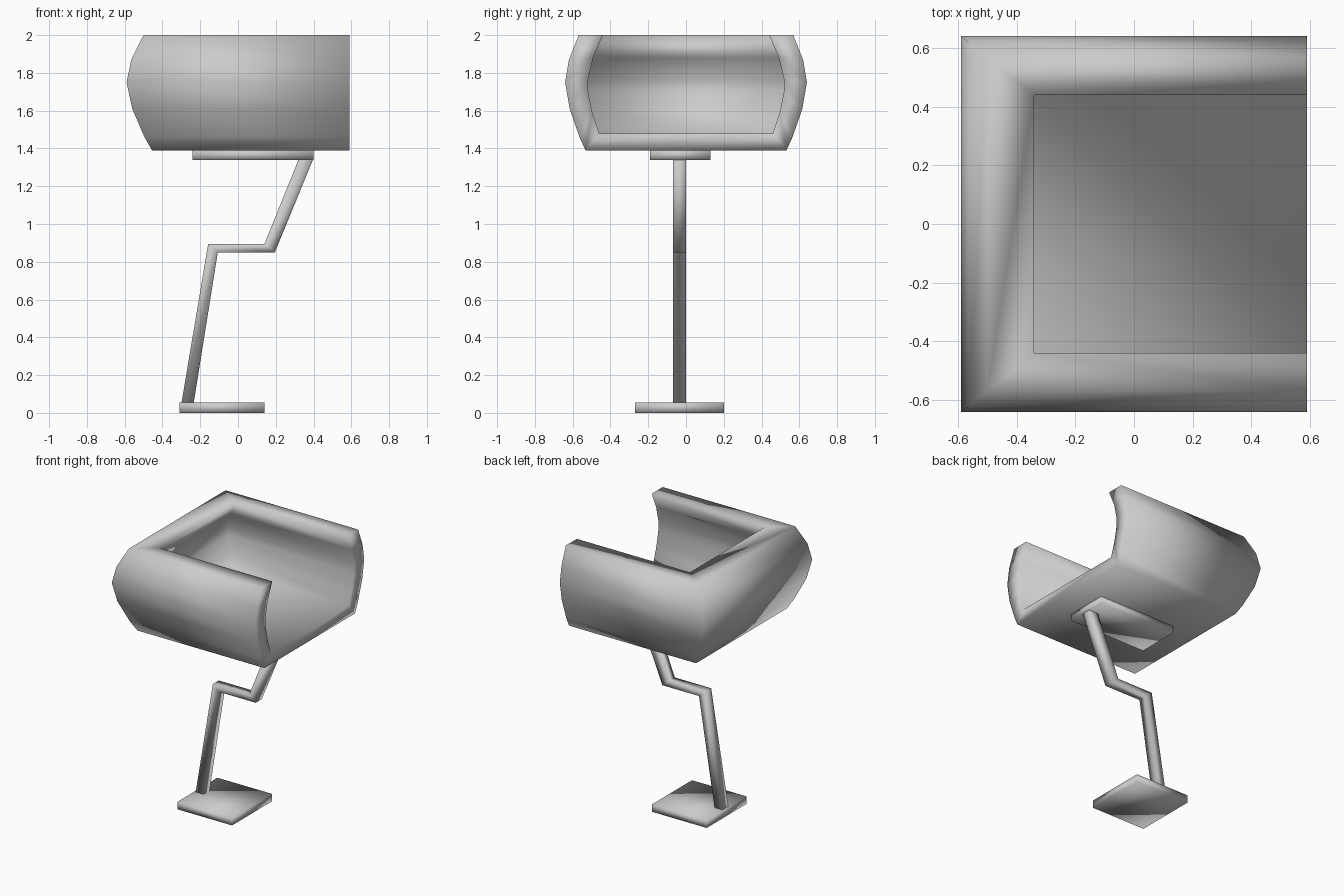
import bpy, bmesh

if "Cube" in bpy.data.objects:
    bpy.data.objects.remove(bpy.data.objects["Cube"])


def finish(name, bm):
    bmesh.ops.recalc_face_normals(bm, faces=bm.faces)
    for f in bm.faces:
        f.smooth = True
    me = bpy.data.meshes.new(name)
    bm.to_mesh(me)
    bm.free()
    ob = bpy.data.objects.new(name, me)
    bpy.context.collection.objects.link(ob)
    return ob


def plate(name, x0, x1, y0, y1, z0, z1):
    bm = bmesh.new()
    bmesh.ops.create_cube(bm, size=1)
    for v in bm.verts:
        v.co.x = x1 if v.co.x > 0 else x0
        v.co.y = y1 if v.co.y > 0 else y0
        v.co.z = z1 if v.co.z > 0 else z0
    return finish(name, bm)


# Seat shell: nested U-shaped rings (inset, height), up the outside and down the inside
wall = [(.135, 1.39), (.095, 1.46), (.03, 1.61), (0, 1.75), (.025, 1.87), (.09, 2.0),
        (.25, 2.0), (.185, 1.88), (.15, 1.76), (.152, 1.70), (.18, 1.59), (.225, 1.48)]
bm = bmesh.new()
rings = []
for d, z in wall:
    x, y = -.59 + d, .64 - .8 * d
    rings.append([bm.verts.new(p) for p in
                  ((.59, -y, z), (x, -y, z), (x, y, z), (.59, y, z))])
for a, b in zip(rings, rings[1:]):
    for i in range(3):
        bm.faces.new((a[i], a[i + 1], b[i + 1], b[i]))
# underside, seat floor and front edge of the floor
bm.faces.new(rings[0])
bm.faces.new(rings[-1])
bm.faces.new((rings[0][0], rings[0][3], rings[-1][3], rings[-1][0]))
# end caps of both arms
n = len(rings)
for i in range(n // 2 - 1):
    for k in (0, 3):
        bm.faces.new((rings[i][k], rings[i + 1][k], rings[n - 2 - i][k], rings[n - 1 - i][k]))
finish("seat_shell", bm)

# Mounting plate under the seat and foot plate on the ground
plate("seat_mount", -.24, .40, -.19, .13, 1.34, 1.392)
plate("foot_plate", -.31, .14, -.27, .20, 0, .055)

# Cranked leg: square bar following left and right outlines in the x-z plane
left = [(-.303, .03), (-.158, .895), (.14, .895), (.33, 1.365)]
right = [(-.238, .03), (-.107, .85), (.195, .85), (.405, 1.365)]
right[-1] = (.399, 1.345)
bm = bmesh.new()
sections = []
for (lx, lz), (rx, rz) in zip(left, right):
    sections.append([bm.verts.new(p) for p in
                     ((lx, -.07, lz), (rx, -.07, rz), (rx, 0, rz), (lx, 0, lz))])
for a, b in zip(sections, sections[1:]):
    for i in range(4):
        j = (i + 1) % 4
        bm.faces.new((a[i], a[j], b[j], b[i]))
bm.faces.new(sections[0])
bm.faces.new(sections[-1])
finish("cranked_leg", bm)
